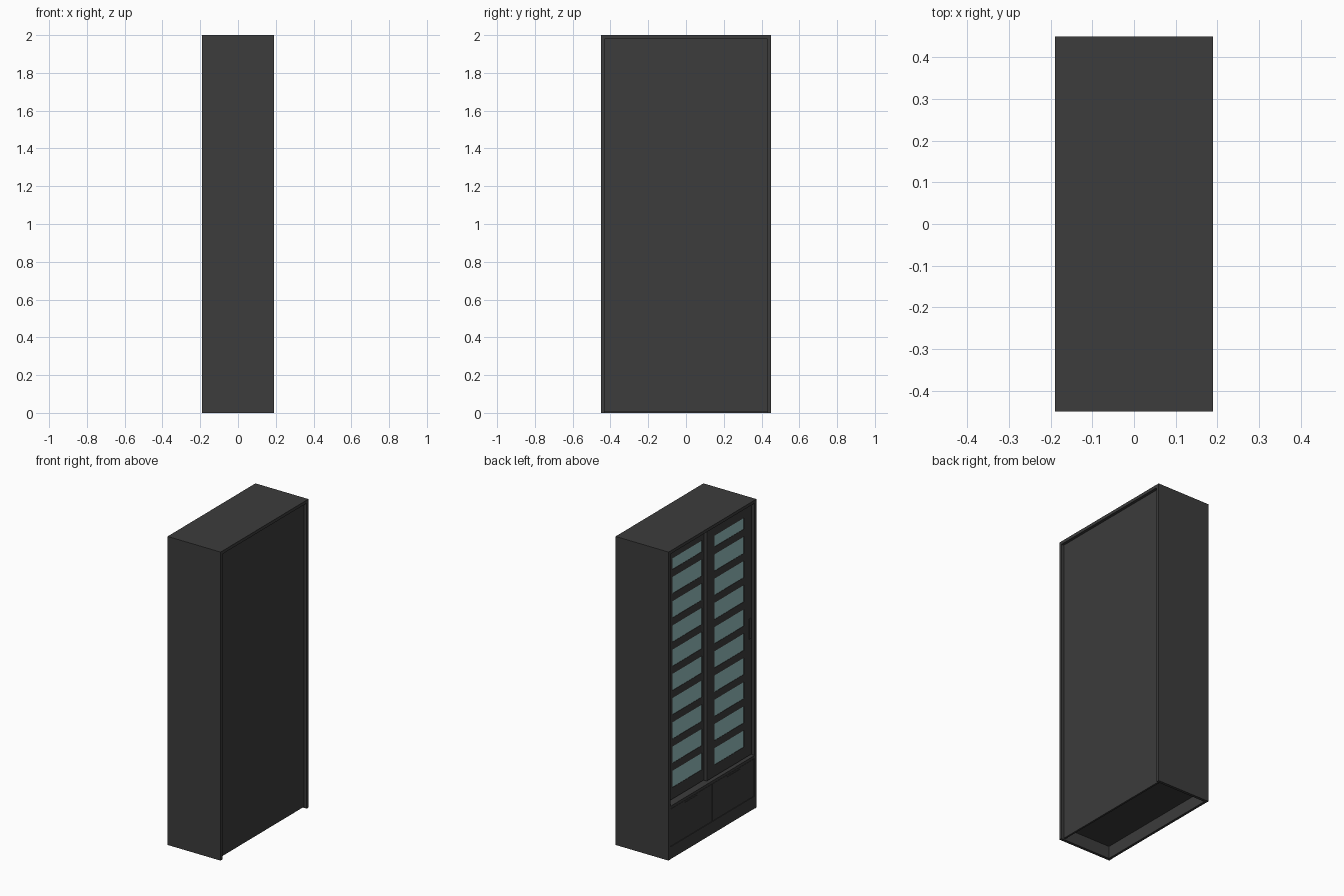
import bpy

if "Cube" in bpy.data.objects:
    bpy.data.objects.remove(bpy.data.objects["Cube"], do_unlink=True)


def material(name, rgb):
    m = bpy.data.materials.new(name)
    m.use_nodes = True
    m.diffuse_color = (*rgb, 1)
    m.node_tree.nodes["Principled BSDF"].inputs["Base Color"].default_value = (*rgb, 1)
    return m


charcoal = material("charcoal wood", (0.045, 0.045, 0.045))
glass = material("pale teal glass", (0.31, 0.53, 0.53))


def box(name, x, y, z, mat=charcoal):
    """Box spanning the given (low, high) ranges."""
    bpy.ops.mesh.primitive_cube_add(size=1)
    ob = bpy.context.object
    ob.name = name
    ob.location = [(lo + hi) / 2 for lo, hi in (x, y, z)]
    ob.scale = [hi - lo for lo, hi in (x, y, z)]
    bpy.ops.object.transform_apply(location=True, rotation=False, scale=True)
    ob.data.materials.append(mat)
    return ob


W, D, T = 0.45, 0.19, 0.018     # half width, half depth, board thickness
IN = W - T                      # inner half width
FLOOR, DECK, TOP = 0.08, 0.345, 1.98

# Carcass: the doors face -x, the plain back panel faces +x
box("top_board", (-D, D), (-W, W), (TOP, 2))
for s, side in ((-1, "right"), (1, "left")):
    box(side + "_side_board", (-D, D), sorted((s * IN, s * W)), (0, TOP))
box("back_panel", (D - 0.03, D - T), (-IN, IN), (0.008, TOP))
box("floor_board", (-D + T, D - 0.03), (-IN, IN), (FLOOR, FLOOR + T))
box("plinth", (-D + 0.002, -D + T), (-IN, IN), (0, FLOOR))
box("deck_board", (-D, D - 0.03), (-IN, IN), (DECK - T, DECK))

# Drawer fronts with slim grips
for s, side in ((-1, "right"), (1, "left")):
    box(side + "_drawer", (-D + 0.002, -D + 0.022),
        sorted((s * 0.002, s * (IN - 0.002))), (FLOOR + 0.003, DECK - T - 0.003))
    mid = s * IN / 2
    box(side + "_drawer_grip", (-D - 0.0, -D + 0.004),
        (mid - 0.07, mid + 0.07), (0.305, 0.313))


# Sliding doors: framed glass divided by flat slats
def sliding_door(name, depth, mid, grip_y):
    x = (-D + depth, -D + depth + 0.02)
    half, pane = 0.23, 0.15
    low, high, bottom, top = 0.35, TOP, 0.425, 1.91
    for s, part in ((-1, "right"), (1, "left")):
        box(f"{name}_{part}_stile", x, sorted((mid + s * pane, mid + s * half)), (low, high))
    span = (mid - pane, mid + pane)
    box(name + "_bottom_rail", x, span, (low, bottom))
    box(name + "_top_rail", x, span, (top, high))
    box(name + "_glass", (x[0] + 0.002, x[1] - 0.002), span, (bottom, top), glass)
    for i in range(1, 10):
        z = bottom + i * 0.157
        box(f"{name}_slat_{i}", x, span, (z - 0.049, z))
    box(name + "_pull", (x[0] - 0.005, x[0]), (grip_y - 0.009, grip_y + 0.009), (1.105, 1.235))


sliding_door("outer_door", 0.02, -0.2, -0.41)
sliding_door("inner_door", 0.042, 0.2, 0.41)
